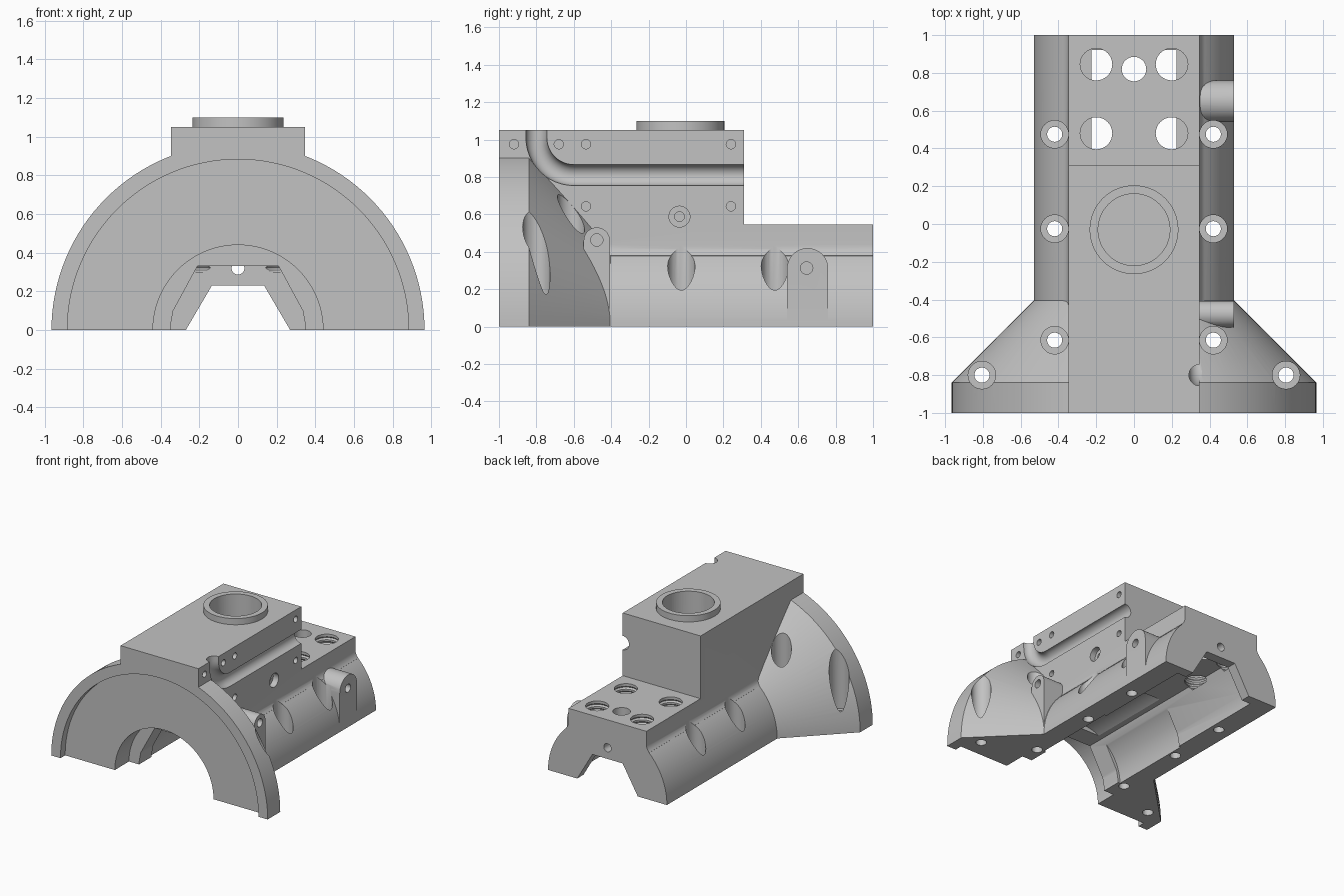
import bpy, bmesh, math
from mathutils import Matrix, Vector

cube = bpy.data.objects.get("Cube")
if cube:
    bpy.data.objects.remove(cube, do_unlink=True)

grey = bpy.data.materials.new("plain grey")
grey.use_nodes = True
GREY = (0.54, 0.54, 0.54, 1)
grey.diffuse_color = GREY
grey.node_tree.nodes["Principled BSDF"].inputs["Base Color"].default_value = GREY

TURN = {"x": Matrix.Rotation(math.pi / 2, 4, "Y"),
        "y": Matrix.Rotation(-math.pi / 2, 4, "X"),
        "z": Matrix.Identity(4)}


def finish(bm, name):
    bmesh.ops.recalc_face_normals(bm, faces=bm.faces)
    mesh = bpy.data.meshes.new(name)
    bm.to_mesh(mesh)
    bm.free()
    mesh.materials.append(grey)
    obj = bpy.data.objects.new(name, mesh)
    bpy.context.collection.objects.link(obj)
    return obj


def lathe(name, profile, axis="z", at=(0, 0, 0), steps=32):
    """Solid of revolution from (radius, distance) points along an axis."""
    bm = bmesh.new()
    vs = [bm.verts.new((r, 0, d)) for r, d in profile]
    es = [bm.edges.new(pair) for pair in zip(vs, vs[1:])]
    bmesh.ops.spin(bm, geom=vs + es, cent=(0, 0, 0), axis=(0, 0, 1),
                   angle=math.tau, steps=steps)
    bmesh.ops.remove_doubles(bm, verts=bm.verts, dist=0.0001)
    bmesh.ops.transform(bm, matrix=Matrix.Translation(at) @ TURN[axis], verts=bm.verts)
    return finish(bm, name)


def rod(name, r, lo, hi, axis="z", at=(0, 0, 0), steps=32):
    return lathe(name, [(0, lo), (r, lo), (r, hi), (0, hi)], axis, at, steps)


def prism(name, outline, axis, lo, hi):
    """Extrude an outline: (y, z) points along x, or (x, z) points along y."""
    bm = bmesh.new()
    place = (lambda a, b: (lo, a, b)) if axis == "x" else (lambda a, b: (a, lo, b))
    face = bm.faces.new([bm.verts.new(place(a, b)) for a, b in outline])
    out = bmesh.ops.extrude_face_region(bm, geom=[face])
    shift = Vector((hi - lo, 0, 0)) if axis == "x" else Vector((0, hi - lo, 0))
    bmesh.ops.translate(bm, vec=shift,
                        verts=[g for g in out["geom"] if isinstance(g, bmesh.types.BMVert)])
    return finish(bm, name)


def sweep(name, path, r, x, sides=32):
    """Round bar along (y, z) path points in the plane at x."""
    bm = bmesh.new()
    rings = []
    for i, p in enumerate(path):
        before, after = path[max(i - 1, 0)], path[min(i + 1, len(path) - 1)]
        across = Vector((0, before[1] - after[1], after[0] - before[0])).normalized()
        rings.append([bm.verts.new(Vector((x + r * math.cos(a), *p)) + across * r * math.sin(a))
                      for a in (math.tau * k / sides for k in range(sides))])
    for one, two in zip(rings, rings[1:]):
        for k in range(sides):
            n = (k + 1) % sides
            bm.faces.new((one[k], one[n], two[n], two[k]))
    bm.faces.new(rings[0])
    bm.faces.new(rings[-1])
    return finish(bm, name)


def mirrored(half):
    return half + [(-x, z) for x, z in reversed(half)]


def combine(tool, operation):
    mod = body.modifiers.new("join", "BOOLEAN")
    mod.operation = operation
    mod.solver = "EXACT"
    mod.object = tool
    with bpy.context.temp_override(object=body, active_object=body):
        bpy.ops.object.modifier_apply(modifier=mod.name)
    bpy.data.objects.remove(tool, do_unlink=True)


def add(tool):
    combine(tool, "UNION")


def cut(tool):
    combine(tool, "DIFFERENCE")


# Round housing: flange, cone and barrel
body = lathe("half_housing", [(0, -1), (0.965, -1), (0.965, -0.84), (0.53, -0.405),
                              (0.53, 1), (0, 1)], "y", steps=128)
bpy.context.view_layer.objects.active = body

# Stepped block along the top
WALL = 0.347
add(prism("block", [(-1, -0.1), (1, -0.1), (1, 0.545), (0.31, 0.545),
                    (0.31, 1.05), (-1, 1.05)], "x", -WALL, WALL))
add(rod("port_collar", 0.235, 0.9, 1.1, at=(0, -0.03, 0), steps=64))

# Concave fillets where the block walls meet the barrel
FILLET = 0.085
start, end = math.pi, math.pi + math.atan2(0.44, WALL + FILLET)
fillet = [(WALL + FILLET + FILLET * math.cos(start + (end - start) * i / 6),
           0.44 + FILLET * math.sin(start + (end - start) * i / 6)) for i in range(7)]
fillet += [(0.36, 0.36), (0.32, 0.36), (0.32, 0.44)]
for side in (-1, 1):
    add(prism("fillet", [(side * x, z) for x, z in fillet], "y", -0.46, 1))

# Round-topped lugs on the left side
for y, z, r in ((-0.477, 0.46, 0.07), (0.65, 0.31, 0.11)):
    arc = [(y + r * math.cos(math.pi * i / 20), z + r * math.sin(math.pi * i / 20))
           for i in range(21)]
    add(prism("lug", [(y + r, -0.05)] + arc + [(y - r, -0.05)], "x", 0.3, 0.529))

# Flat underside
cut(prism("under", [(-2, -2), (2, -2), (2, 0), (-2, 0)], "x", -2, 2))

# Front recess, bore, inner chamber and rear opening
cut(rod("recess", 0.883, -1.2, -0.94, "y", steps=128))
cut(rod("bore", 0.44, -1.2, -0.76, "y", steps=96))
cut(prism("chamber", mirrored([(0.352, -0.1), (0.35, 0.02), (0.335, 0.1), (0.21, 0.33)]),
          "y", -0.8, 0.92))
cut(rod("bearing_seat", 0.368, -0.6, 0.1, "y", steps=96))
cut(prism("rear_opening", mirrored([(0.329, -0.1), (0.27, 0), (0.135, 0.23)]),
          "y", 0.8, 1.2))
cut(rod("rear_hole", 0.033, 0.8, 1.2, "y", (0, 0, 0.32)))

# Blind port in the top
cut(rod("port", 0.19, 0.65, 1.3, at=(0, -0.03, 0), steps=64))

# Bolt holes with deep counterbores
for side in (-1, 1):
    for x, y in ((0.42, 0.475), (0.42, -0.025), (0.42, -0.615), (0.805, -0.8)):
        cut(lathe("bolt_hole", [(0, -0.2), (0.04, -0.2), (0.04, 0.13), (0.073, 0.13),
                                (0.073, 0.84), (0, 0.84)], at=(side * x, y, 0)))

# Threaded holes and a plain hole in the rear deck
thread = [(0, 0.3), (0.085, 0.3)]
for i in range(6):
    base = 0.31 + i * 0.038
    thread += [(0.085, base), (0.096, base + 0.012), (0.085, base + 0.024)]
thread += [(0.085, 0.65), (0, 0.65)]
for x in (-0.2, 0.2):
    for y in (0.48, 0.845):
        cut(lathe("threaded_hole", thread, at=(x, y, 0)))
cut(rod("deck_hole", 0.065, 0.25, 0.7, at=(0, 0.82, 0)))

# Curved groove on the left side of the block
path = [(0.5, 0.81)]
path += [(-0.6 - 0.2 * math.sin(math.pi * i / 24), 1.01 - 0.2 * math.cos(math.pi * i / 24))
         for i in range(13)]
path.append((-0.8, 1.2))
cut(sweep("groove", path, 0.056, WALL))

# Small screw holes, side port and lug holes on the left side
for y, z in ((-0.92, 0.975), (-0.68, 0.975), (-0.535, 0.975), (0.24, 0.975),
             (-0.535, 0.643), (0.24, 0.643)):
    cut(rod("screw_hole", 0.025, 0.24, 0.7, "x", (0, y, z), 20))
cut(lathe("side_port", [(0, 0.2), (0.026, 0.2), (0.026, 0.3), (0.056, 0.3),
                        (0.056, 0.7), (0, 0.7)], "x", (0, -0.035, 0.588)))
for y, z in ((-0.477, 0.463), (0.645, 0.313)):
    cut(rod("lug_hole", 0.033, 0.4, 0.7, "x", (0, y, z)))

# Smooth round faces, keep hard edges
for o in bpy.context.selected_objects:
    o.select_set(False)
body.select_set(True)
bpy.context.view_layer.objects.active = body
bpy.ops.object.shade_smooth_by_angle(angle=math.radians(25))
